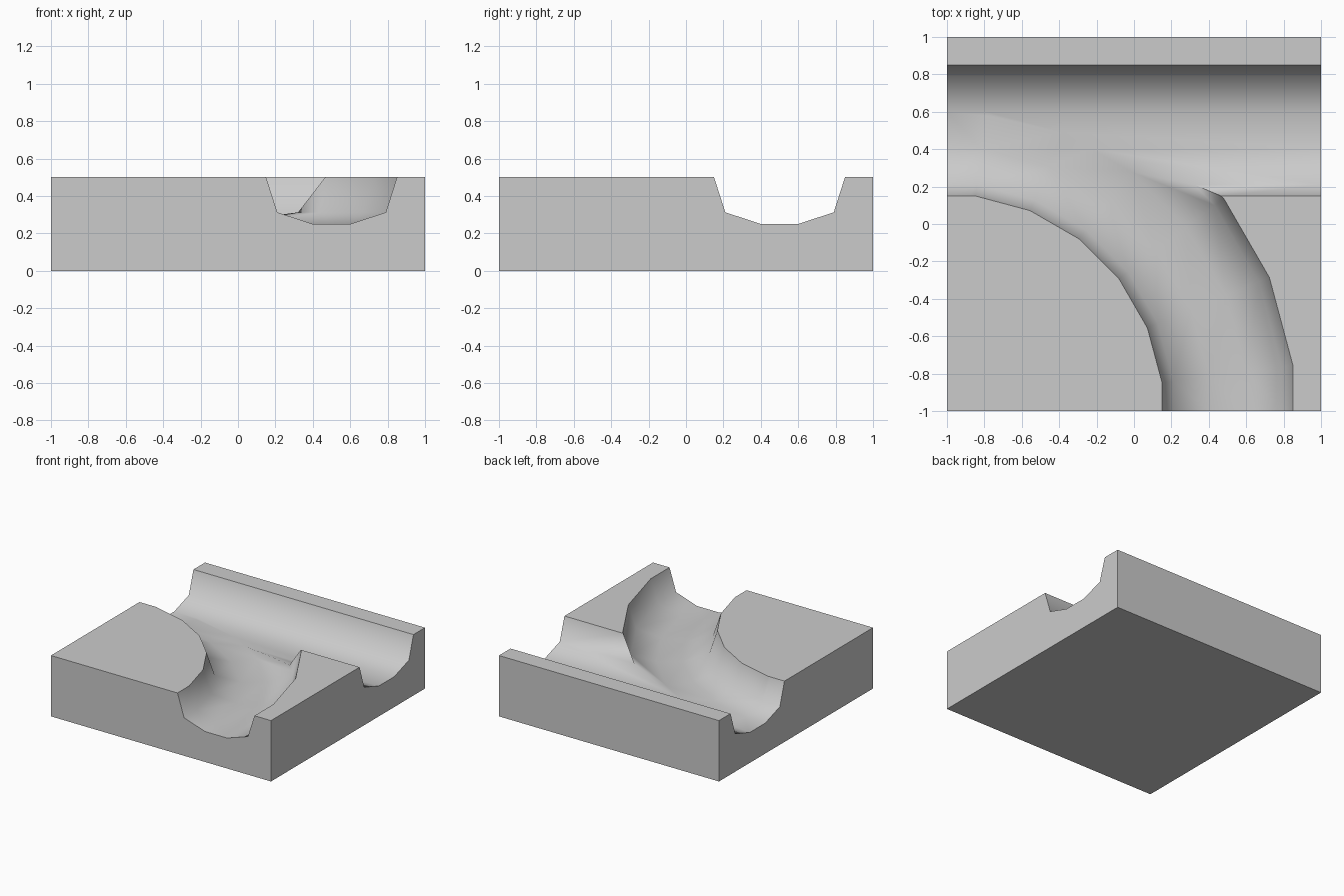
import bpy, bmesh, math

if "Cube" in bpy.data.objects:
    bpy.data.objects.remove(bpy.data.objects["Cube"])

# Groove cross-section: (offset from groove centre, height), overshooting the top face
HALF = [(0.10, 0.25), (0.29, 0.3125), (0.35, 0.50), (0.382, 0.60)]
PROFILE = [(-o, z) for o, z in reversed(HALF)] + HALF


def sweep(name, sections):
    """Solid made by joining a list of matching closed sections."""
    bm = bmesh.new()
    rings = [[bm.verts.new(p) for p in s] for s in sections]
    n = len(PROFILE)
    for a, b in zip(rings, rings[1:]):
        for i in range(n):
            j = (i + 1) % n
            bm.faces.new((a[i], a[j], b[j], b[i]))
    bm.faces.new(rings[0])
    bm.faces.new(rings[-1])
    bmesh.ops.recalc_face_normals(bm, faces=bm.faces)
    mesh = bpy.data.meshes.new(name)
    bm.to_mesh(mesh)
    bm.free()
    obj = bpy.data.objects.new(name, mesh)
    bpy.context.collection.objects.link(obj)
    obj.hide_render = True
    return obj


# Track block
bpy.ops.mesh.primitive_cube_add(size=1, location=(0, 0, 0.25))
block = bpy.context.object
block.name = "track_block"
block.scale = (2, 2, 0.5)
bpy.ops.object.transform_apply(location=True, scale=True)

# Straight groove along the back
straight = sweep("straight_groove_cutter",
                 [[(x, 0.5 + o, z) for o, z in PROFILE] for x in (-1.2, 1.2)])

# Quarter-turn groove around the front left corner, 15 degree facets
sections = [[(0.5 + o, -1.2, z) for o, z in PROFILE]]
for k in range(6):
    a = math.radians(7.5 + 15 * k)
    s = 1 / math.cos(math.radians(7.5))
    sections.append([(round(-1 + (1.5 + o) * s * math.cos(a), 6),
                      round(-1 + (1.5 + o) * s * math.sin(a), 6), z)
                     for o, z in PROFILE])
sections.append([(-1.3, 0.5 + o, z) for o, z in PROFILE])
curved = sweep("curved_groove_cutter", sections)

# Cut both grooves
for cutter in (straight, curved):
    mod = block.modifiers.new(cutter.name, 'BOOLEAN')
    mod.operation = 'DIFFERENCE'
    mod.solver = 'EXACT'
    mod.object = cutter
    bpy.context.view_layer.objects.active = block
    bpy.ops.object.modifier_apply(modifier=mod.name)
for cutter in (straight, curved):
    bpy.data.objects.remove(cutter)

# Smooth grooves, crisp rims
bpy.ops.object.select_all(action='DESELECT')
block.select_set(True)
bpy.context.view_layer.objects.active = block
bpy.ops.object.shade_smooth_by_angle(angle=math.radians(60))
